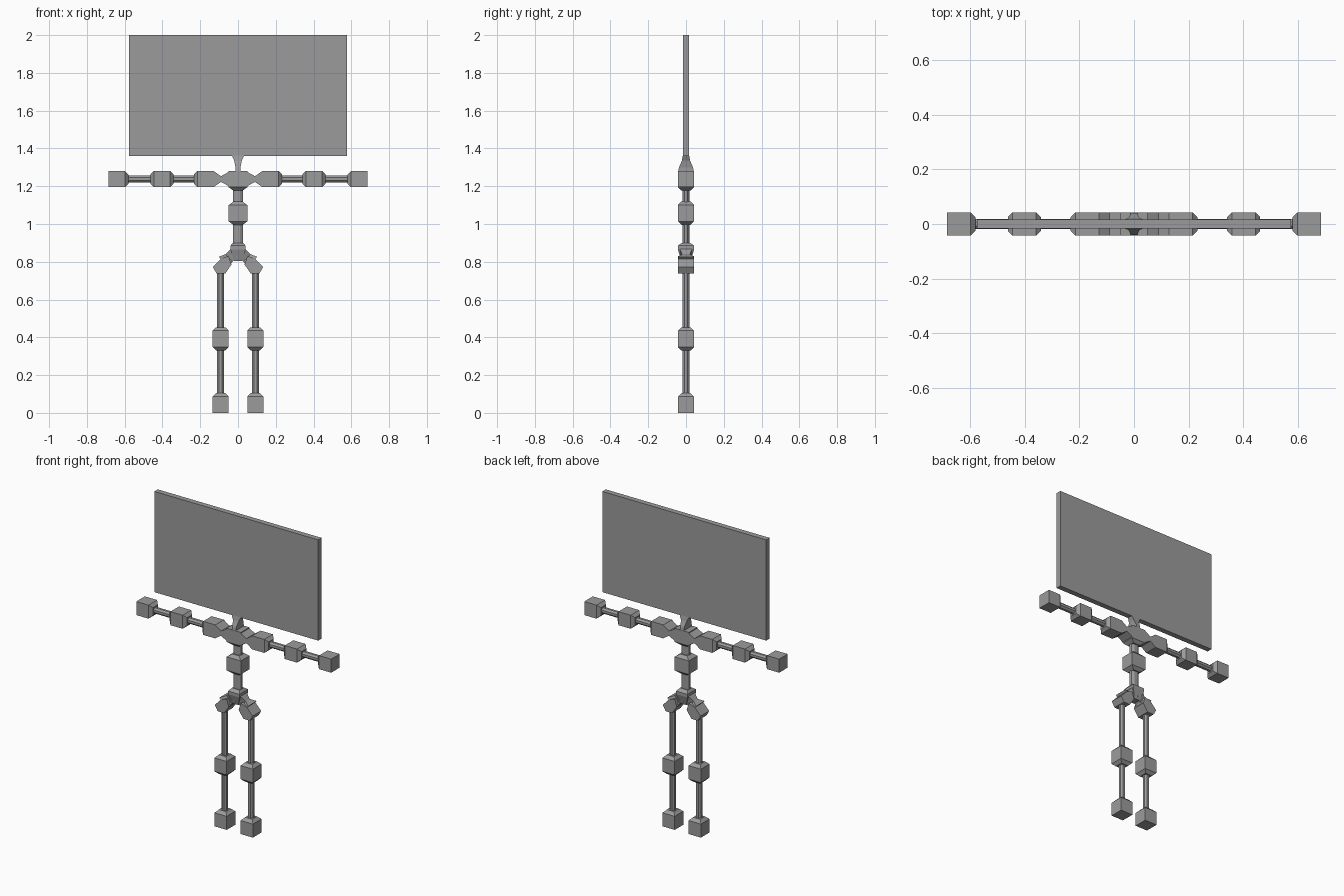
import bpy, bmesh, math
from mathutils import Vector

if "Cube" in bpy.data.objects:
    bpy.data.objects.remove(bpy.data.objects["Cube"], do_unlink=True)

grey = bpy.data.materials.new("plain grey")
grey.use_nodes = True
COLOUR = (0.33, 0.33, 0.33, 1)
grey.diffuse_color = COLOUR
grey.node_tree.nodes["Principled BSDF"].inputs["Base Color"].default_value = COLOUR

HALF = 0.043      # joint block half size
NECK = 0.025      # where a block tapers into a bar
BAR = 0.018       # bar radius
ARM_Z = 1.238
LEG_X = 0.092


def loft(name, start, direction, sections, sides=4):
    """Skin sections (distance, in-plane half, depth half) along a line in the XZ plane."""
    d = Vector(direction).normalized()
    depth = Vector((0, 1, 0))
    across = depth.cross(d)
    grow = 1 / math.cos(math.pi / sides)
    bm = bmesh.new()
    rings = []
    for t, a, b in sections:
        ring = []
        for i in range(sides):
            ang = math.tau * (i + 0.5) / sides
            ring.append(bm.verts.new(Vector(start) + d * t
                                     + across * a * grow * math.cos(ang)
                                     + depth * b * grow * math.sin(ang)))
        rings.append(ring)
    for r, s in zip(rings, rings[1:]):
        for i in range(sides):
            j = (i + 1) % sides
            bm.faces.new((r[i], r[j], s[j], s[i]))
    bm.faces.new(rings[0])
    bm.faces.new(rings[-1])
    return finish(name, bm)


def finish(name, bm):
    bmesh.ops.recalc_face_normals(bm, faces=bm.faces)
    mesh = bpy.data.meshes.new(name)
    bm.to_mesh(mesh)
    bm.free()
    mesh.materials.append(grey)
    obj = bpy.data.objects.new(name, mesh)
    bpy.context.collection.objects.link(obj)
    return obj


def block(name, centre, direction, before=True, after=True, wide=HALF):
    """Cube joint with a short taper on the chosen ends."""
    s = [(-HALF, wide, HALF), (HALF, wide, HALF)]
    if before:
        s.insert(0, (-HALF - 0.018, NECK, NECK))
    if after:
        s.append((HALF + 0.018, NECK, NECK))
    return loft(name, centre, direction, s)


def bar(name, start, direction, length, radius=BAR):
    return loft(name, start, direction, [(0, radius, BAR), (length, radius, BAR)], 8)


UP = (0, 0, 1)

# Head panel and its flared neck
loft("head_panel", (0, 0, 1.36), UP, [(0, 0.576, 0.017), (0.64, 0.576, 0.017)])
loft("neck", (0, 0, 1.27), UP,
     [(0, 0.013, HALF), (0.03, 0.013, 0.037), (0.065, 0.02, 0.022), (0.092, 0.033, 0.017)])

# Torso
block("chest_block", (0, 0, ARM_Z), UP, before=True, after=False, wide=0.05)
block("waist_block", (0, 0, 1.057), UP, wide=0.05)
bar("spine", (0, 0, 0.86), UP, 0.36, 0.027)

# Pelvis: a block tapering downward between the legs
loft("pelvis", (0, 0, 0.805), UP,
     [(0, 0.02, 0.025), (0.06, 0.04, HALF), (0.08, 0.04, HALF), (0.095, 0.028, 0.022)])

for side, s in (("left", 1), ("right", -1)):
    out = (s, 0, 0)
    # Arm: pinched shoulder link, three blocks and a bar
    loft(side + "_shoulder_link", (0, 0, ARM_Z), out,
         [(0.045, 0.04, HALF), (0.09, 0.015, HALF), (0.13, HALF, HALF)])
    block(side + "_shoulder", (s * 0.172, 0, ARM_Z), out, before=False)
    block(side + "_elbow", (s * 0.402, 0, ARM_Z), out)
    block(side + "_hand", (s * 0.642, 0, ARM_Z), out, after=False)
    bar(side + "_arm_bar", (s * 0.18, 0, ARM_Z), out, 0.44)

    # Hip: slanted branch and angular block
    loft(side + "_hip_branch", (s * 0.015, 0, 0.85), (s, 0, -0.9),
         [(0, 0.03, 0.035), (0.045, 0.027, 0.02), (0.08, 0.04, HALF)])
    bm = bmesh.new()
    outline = [(0.05, 0.83), (0.09, 0.817), (0.133, 0.772),
               (0.113, 0.737), (0.068, 0.737), (0.035, 0.785)]
    face = bm.faces.new([bm.verts.new((s * x, -HALF, z)) for x, z in outline])
    ext = bmesh.ops.extrude_face_region(bm, geom=[face])["geom"]
    bmesh.ops.translate(bm, vec=(0, 2 * HALF, 0),
                        verts=[v for v in ext if isinstance(v, bmesh.types.BMVert)])
    finish(side + "_hip", bm)

    # Leg
    block(side + "_knee", (s * LEG_X, 0, 0.392), UP)
    block(side + "_foot", (s * LEG_X, 0, HALF), UP, before=False)
    bar(side + "_leg_bar", (s * LEG_X, 0, 0.06), UP, 0.69)
